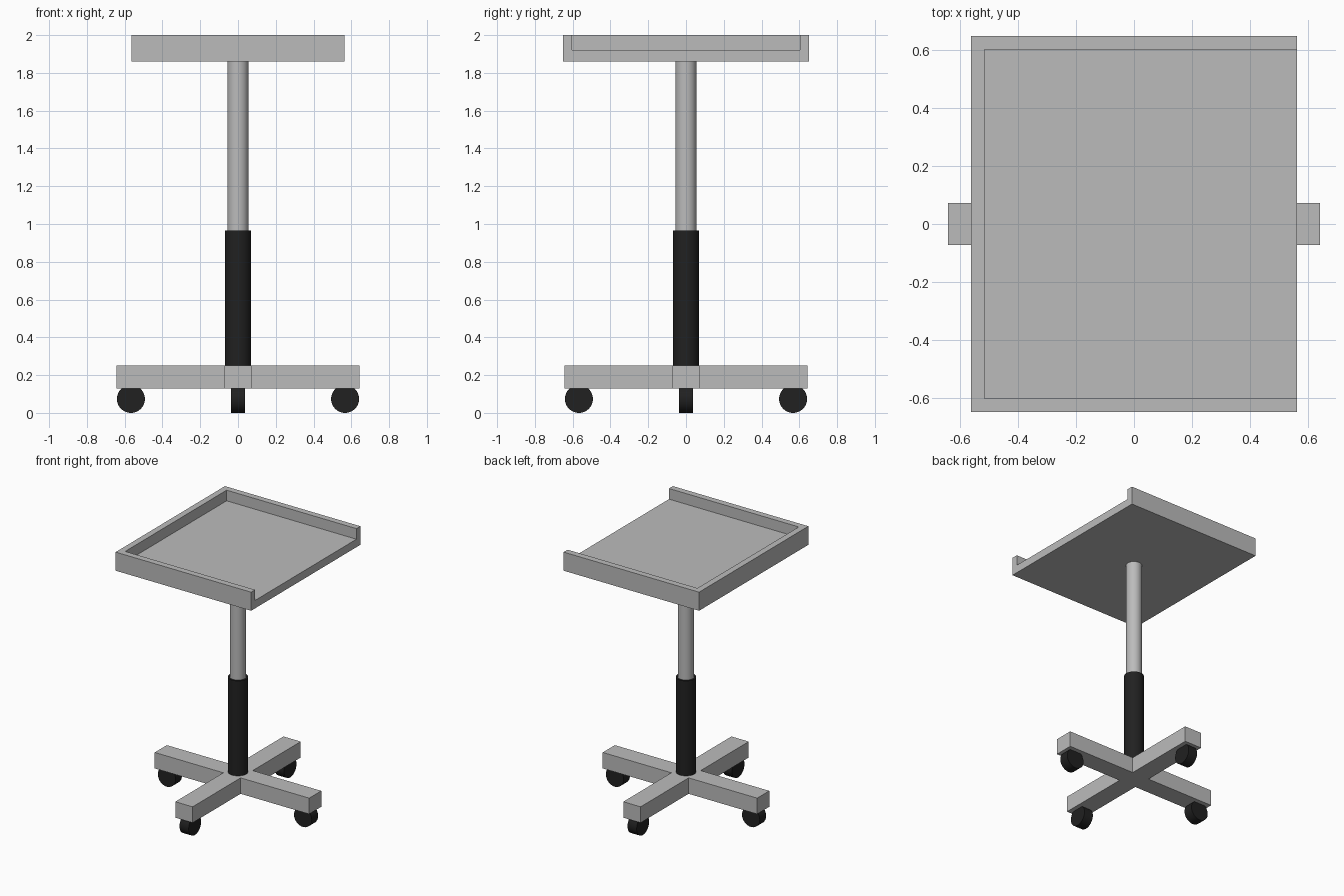
import bpy
import bmesh
from math import radians
from mathutils import Matrix

cube = bpy.data.objects.get("Cube")
if cube:
    bpy.data.objects.remove(cube, do_unlink=True)


def material(name, value):
    mat = bpy.data.materials.new(name)
    mat.use_nodes = True
    colour = (value, value, value, 1)
    mat.diffuse_color = colour
    mat.node_tree.nodes["Principled BSDF"].inputs["Base Color"].default_value = colour
    return mat


grey = material("light grey", 0.50)
black = material("black rubber", 0.015)


def make_object(name, bm, mat):
    bmesh.ops.recalc_face_normals(bm, faces=bm.faces)
    mesh = bpy.data.meshes.new(name)
    bm.to_mesh(mesh)
    bm.free()
    mesh.materials.append(mat)
    obj = bpy.data.objects.new(name, mesh)
    bpy.context.collection.objects.link(obj)
    return obj


def prism(name, outline, z0, z1, mat):
    """Extrude a flat outline upward from z0 to z1."""
    bm = bmesh.new()
    face = bm.faces.new([bm.verts.new((x, y, z0)) for x, y in outline])
    top = bmesh.ops.extrude_face_region(bm, geom=[face])["geom"]
    verts = [v for v in top if isinstance(v, bmesh.types.BMVert)]
    bmesh.ops.translate(bm, verts=verts, vec=(0, 0, z1 - z0))
    return make_object(name, bm, mat)


def cylinder(name, radius, length, matrix, mat, sides=48):
    bm = bmesh.new()
    bmesh.ops.create_cone(bm, cap_ends=True, segments=sides, radius1=radius,
                          radius2=radius, depth=length, matrix=matrix)
    obj = make_object(name, bm, mat)
    bpy.ops.object.select_all(action='DESELECT')
    obj.select_set(True)
    bpy.context.view_layer.objects.active = obj
    bpy.ops.object.shade_smooth_by_angle(angle=radians(30))
    return obj


# Cross-shaped foot
L, w = 0.643, 0.072
cross = [(L, -w), (L, w), (w, w), (w, L), (-w, L), (-w, w),
         (-L, w), (-L, -w), (-w, -w), (-w, -L), (w, -L), (w, -w)]
prism("cross_base", cross, 0.13, 0.25, grey)

# Castor wheels, one near the end of each arm, rolling along it
for i, side in enumerate(("left", "back", "right", "front")):
    place = (Matrix.Rotation(radians(90 * i), 4, 'Z')
             @ Matrix.Translation((0.567, 0, 0.074))
             @ Matrix.Rotation(radians(90), 4, 'X'))
    cylinder(side + "_wheel", 0.074, 0.076, place, black)

# Telescopic column
for name, radius, z0, z1, mat in (("column_sleeve", 0.069, 0.25, 0.965, black),
                                  ("column_pole", 0.056, 0.965, 1.86, grey)):
    cylinder(name, radius, z1 - z0, Matrix.Translation((0, 0, (z0 + z1) / 2)), mat)

# Tray: floor slab with a raised rim on three sides, open toward +x
X, Y, t = 0.564, 0.65, 0.047
prism("tray_floor", [(-X, -Y), (X, -Y), (X, Y), (-X, Y)], 1.86, 1.92, grey)
rim = [(-X, -Y), (X, -Y), (X, t - Y), (t - X, t - Y),
       (t - X, Y - t), (X, Y - t), (X, Y), (-X, Y)]
prism("tray_rim", rim, 1.92, 2.0, grey)
